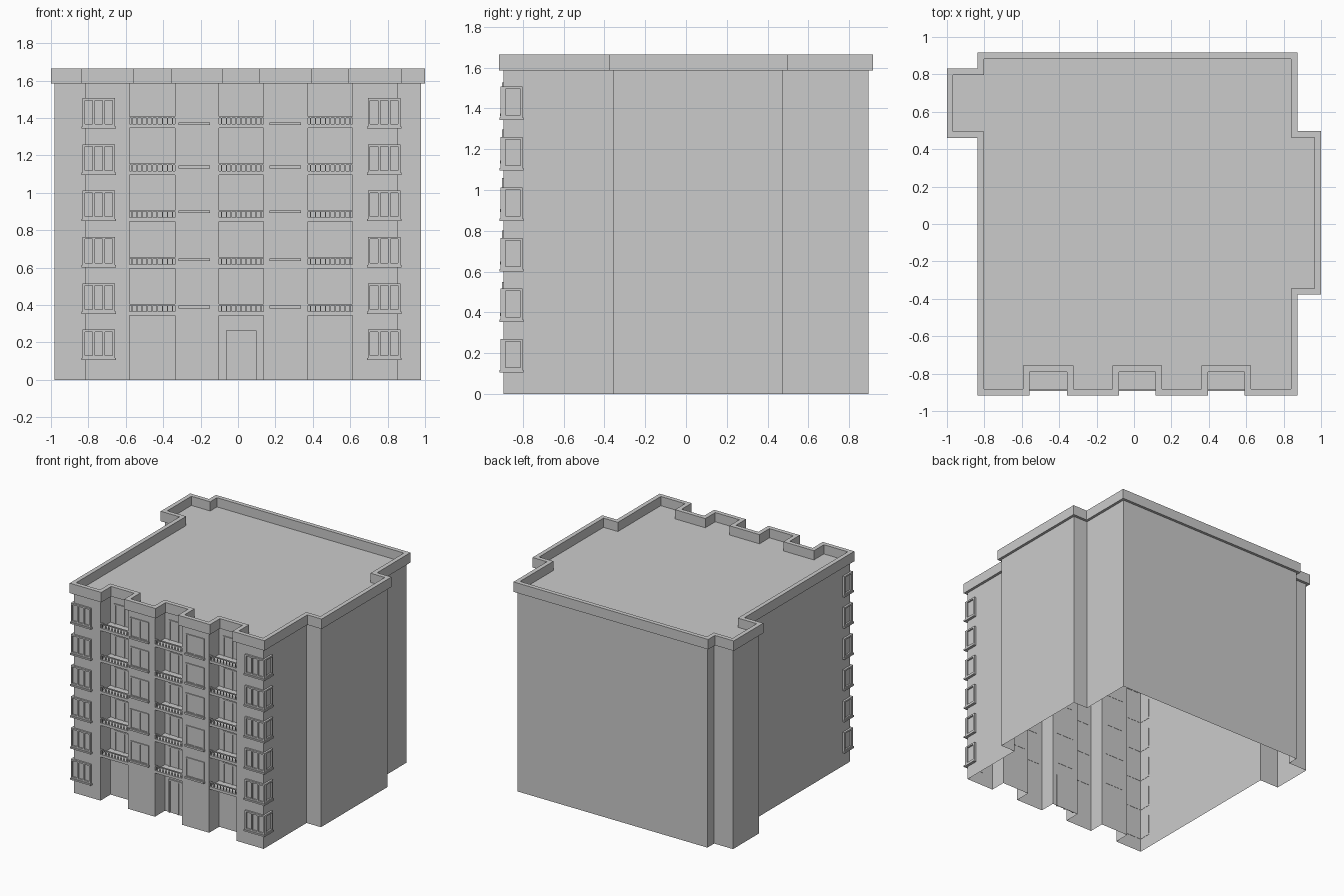
import bpy, bmesh

if "Cube" in bpy.data.objects:
    bpy.data.objects.remove(bpy.data.objects["Cube"])

WALL_TOP, TOP, ROOF = 1.586, 1.665, 1.592
FRONT, RECESS = -0.895, -0.77
L, R = -0.815, 0.852
NOTCHES = [(-0.58, -0.337), (-0.102, 0.136), (0.374, 0.613)]
PIERS = [(-0.318, -0.15), (0.168, 0.337)]

# Building footprint, counter-clockwise
outline = [(L, FRONT)]
for a, b in NOTCHES:
    outline += [(a, FRONT), (a, RECESS), (b, RECESS), (b, FRONT)]
outline += [(R, FRONT), (R, -0.357), (0.978, -0.357), (0.978, 0.476), (R, 0.476),
            (R, 0.895), (L, 0.895), (L, 0.81), (-0.98, 0.81), (-0.98, 0.482), (L, 0.482)]


def finish(name, bm):
    me = bpy.data.meshes.new(name)
    bm.to_mesh(me)
    bm.free()
    ob = bpy.data.objects.new(name, me)
    bpy.context.collection.objects.link(ob)
    return ob


def offset(pts, d):
    """Offset a right-angled outline outward by d."""
    out = []
    n = len(pts)
    for i, (x, y) in enumerate(pts):
        (px, py), (qx, qy) = pts[i - 1], pts[(i + 1) % n]
        l1 = abs(x - px) + abs(y - py)
        l2 = abs(qx - x) + abs(qy - y)
        nx = (y - py) / l1 + (qy - y) / l2
        ny = -(x - px) / l1 - (qx - x) / l2
        out.append((x + d * nx, y + d * ny))
    return out


def sweep(name, profile, cap=False):
    """Carry an (offset, height) profile around the footprint."""
    bm = bmesh.new()
    rings = [[bm.verts.new((x, y, z)) for x, y in offset(outline, d)] for d, z in profile]
    n = len(outline)
    for lo, hi in zip(rings, rings[1:]):
        for i in range(n):
            j = (i + 1) % n
            bm.faces.new((lo[i], lo[j], hi[j], hi[i]))
    if cap:
        bm.faces.new(rings[-1])
    return finish(name, bm)


def box(bm, x, y, z):
    x, y, z = sorted(x), sorted(y), sorted(z)
    v = [bm.verts.new((a, b, c)) for c in z for b in y for a in x]
    for f in ((0, 2, 3, 1), (4, 5, 7, 6), (0, 1, 5, 4), (2, 6, 7, 3), (0, 4, 6, 2), (1, 3, 7, 5)):
        bm.faces.new([v[i] for i in f])


def framed(bm, x0, x1, z0, z1, y, depth, bar, panes, bottom=True):
    """Front-facing frame with upright bars and a thin pane behind."""
    ys = (y - depth, y + 0.002)
    box(bm, (x0, x1), ys, (z1 - bar, z1))
    if bottom:
        box(bm, (x0, x1), ys, (z0, z0 + bar))
    lo = z0 + bar if bottom else z0
    for i in range(panes + 1):
        c = x0 + bar / 2 + (x1 - x0 - bar) * i / panes
        box(bm, (c - bar / 2, c + bar / 2), ys, (lo, z1 - bar))
    box(bm, (x0 + bar, x1 - bar), (y - depth * 0.25, y + 0.002), (lo, z1 - bar))


# Walls (open underneath), then overhanging parapet with the roof inside it
sweep("walls", [(0, 0), (0, WALL_TOP)])
sweep("parapet_and_roof", [(0, WALL_TOP), (0.021, WALL_TOP), (0.021, TOP),
                           (-0.013, TOP), (-0.013, ROOF)], cap=True)

# Corner windows wrapping both front corners, with sills
win, sills = bmesh.new(), bmesh.new()
B = 0.012
for side, corner in ((1, L), (-1, R)):
    X = lambda d: corner + side * d          # distance inward from the corner
    for i in range(6):
        z0, z1 = 0.118 + 0.2476 * i, 0.269 + 0.2476 * i
        xa, xb = sorted((X(-0.016), X(0.157)))
        framed(win, xa, xb, z0, z1, FRONT, 0.014, B, 3)
        sx = (X(-0.016), X(0.002))
        ya, yb = FRONT - 0.002, -0.80
        for z in ((z0, z0 + B), (z1 - B, z1)):
            box(win, sx, (ya, yb), z)
        for y in ((ya, ya + B), (yb - B, yb)):
            box(win, sx, y, (z0 + B, z1 - B))
        box(win, (X(-0.004), X(0.002)), (ya + B, yb - B), (z0 + B, z1 - B))
        zs = (z0 - 0.012, z0)
        box(sills, (X(-0.021), X(0.163)), (-0.915, FRONT + 0.002), zs)
        box(sills, (X(-0.021), X(0.002)), (FRONT + 0.002, yb + 0.003), zs)
finish("corner_windows", win)

# Two-pane windows on the middle piers
win = bmesh.new()
for x0, x1 in PIERS:
    for z in (0.394, 0.647, 0.904, 1.142, 1.373):
        framed(win, x0 + 0.003, x1 - 0.003, z, z + 0.155, FRONT, 0.007, 0.009, 2)
        box(sills, (x0, x1), (-0.912, FRONT + 0.002), (z - 0.011, z + 0.003))
finish("pier_windows", win)
finish("window_sills", sills)

# Balconies in the recesses: slab, railing and door on each upper floor
slabs, rails, doors = bmesh.new(), bmesh.new(), bmesh.new()
for a, b in NOTCHES:
    for i in range(5):
        z = 0.366 + 0.2505 * i
        box(slabs, (a, b), (FRONT + 0.002, RECESS), (z - 0.021, z))
        box(rails, (a, b), (-0.893, -0.883), (z + 0.032, z + 0.039))
        for k in range(9):
            c = a + (b - a) * (k + 0.5) / 9
            box(rails, (c - 0.003, c + 0.003), (-0.891, -0.885), (z, z + 0.032))
        framed(doors, a + 0.038, b - 0.038, z, z + 0.159, RECESS, 0.008, 0.01, 2, False)
finish("balcony_slabs", slabs)
finish("balcony_railings", rails)
finish("balcony_doors", doors)

# Double entrance door in the middle recess
door = bmesh.new()
framed(door, -0.065, 0.099, 0, 0.265, RECESS, 0.01, 0.012, 2, False)
finish("entrance_door", door)
